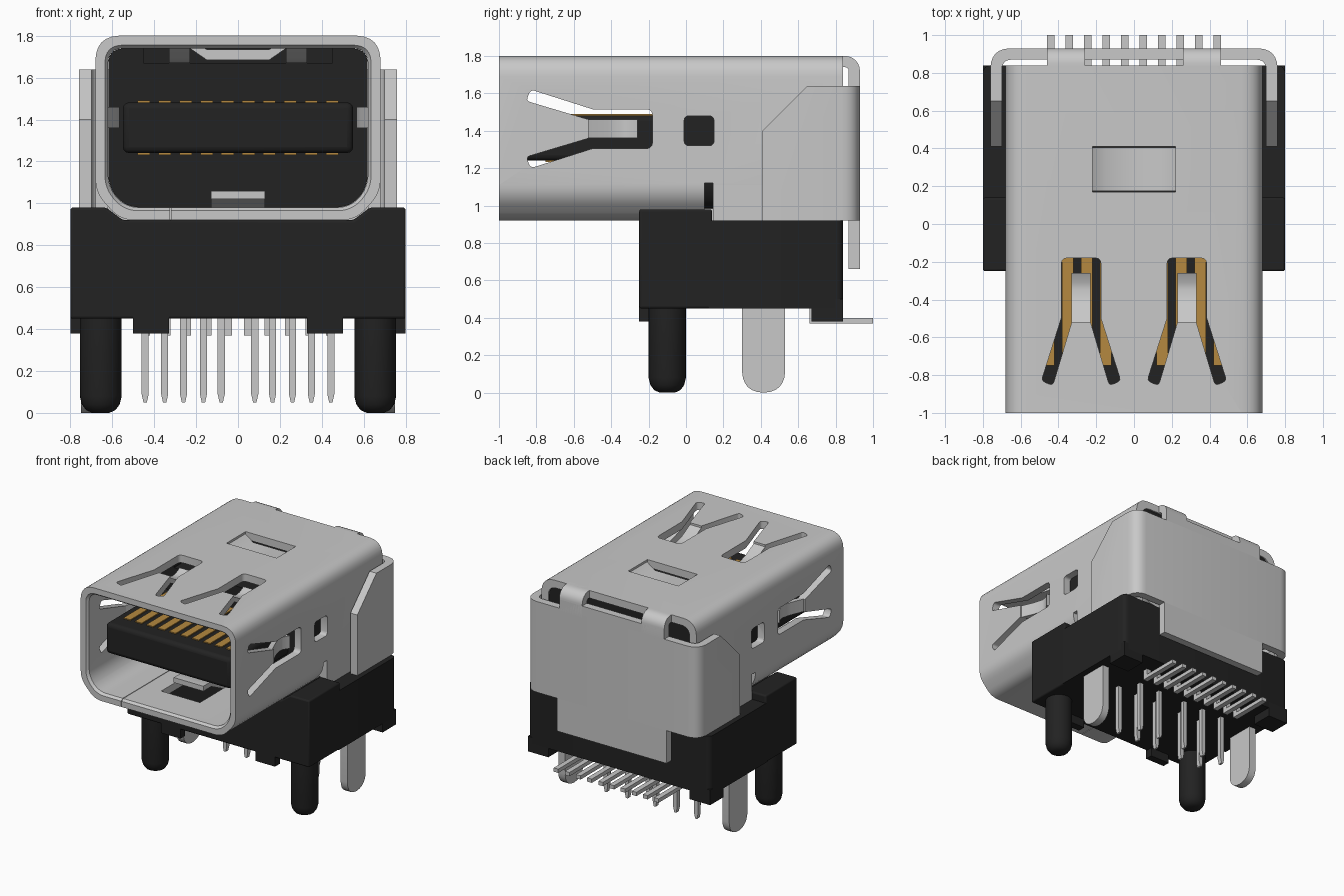
import bpy, bmesh, math
from mathutils import Vector

if "Cube" in bpy.data.objects:
    bpy.data.objects.remove(bpy.data.objects["Cube"])


def material(name, rgb):
    m = bpy.data.materials.new(name)
    m.diffuse_color = (*rgb, 1)
    m.use_nodes = True
    m.node_tree.nodes["Principled BSDF"].inputs["Base Color"].default_value = m.diffuse_color
    return m


METAL = material("light_metal", (0.58, 0.58, 0.58))
BLACK = material("black_plastic", (0.016, 0.016, 0.016))
GOLD = material("gold_contact", (0.46, 0.25, 0.05))


def place(axis, p, t):
    """Profile point to 3D: X -> (y,z), Y -> (x,z), Z -> (x,y)."""
    return {"X": (t, p[0], p[1]), "Y": (p[0], t, p[1]), "Z": (p[0], p[1], t)}[axis]


def finish(name, bm, mat, bevel=0, smooth=True):
    bmesh.ops.recalc_face_normals(bm, faces=bm.faces)
    me = bpy.data.meshes.new(name)
    bm.to_mesh(me)
    bm.free()
    ob = bpy.data.objects.new(name, me)
    bpy.context.collection.objects.link(ob)
    if mat:
        me.materials.append(mat)
    if bevel:
        mod = ob.modifiers.new("bevel", "BEVEL")
        mod.width, mod.segments, mod.limit_method = bevel, 3, "ANGLE"
    if smooth:
        shade(ob)
    return ob


def shade(ob):
    bpy.ops.object.select_all(action="DESELECT")
    ob.select_set(True)
    bpy.context.view_layer.objects.active = ob
    bpy.ops.object.shade_smooth_by_angle(angle=math.radians(35))


def prism(name, pts, axis, a, b, mat, bevel=0):
    bm = bmesh.new()
    f = bm.faces.new([bm.verts.new(place(axis, p, a)) for p in pts])
    r = bmesh.ops.extrude_face_region(bm, geom=[f])
    d = Vector(place(axis, (0, 0), b - a))
    bmesh.ops.translate(bm, vec=d, verts=[v for v in r["geom"] if isinstance(v, bmesh.types.BMVert)])
    return finish(name, bm, mat, bevel)


def box(name, x, y, z, mat, bevel=0):
    pts = [(x[0], y[0]), (x[1], y[0]), (x[1], y[1]), (x[0], y[1])]
    return prism(name, pts, "Z", z[0], z[1], mat, bevel)


def rounded(pts, radii, n=6):
    """Polygon with every corner replaced by a smooth curve."""
    out = []
    for i, p in enumerate(pts):
        p, a, b = Vector(p), Vector(pts[i - 1]), Vector(pts[(i + 1) % len(pts)])
        r = radii[i]
        if not r:
            out.append(p)
            continue
        s, e = p + (a - p).normalized() * r, p + (b - p).normalized() * r
        for k in range(n + 1):
            t = k / n
            out.append(s * (1 - t) ** 2 + p * 2 * t * (1 - t) * 0.9 + e * t * t + (s + e) * 0.1 * t * (1 - t))
    return out


def strip(path, th):
    return list(path) + [(u, v + th) for u, v in reversed(path)]


def cut(ob, cutters):
    for c in cutters:
        mod = ob.modifiers.new("cut", "BOOLEAN")
        mod.operation, mod.solver, mod.object = "DIFFERENCE", "EXACT", c
        bpy.context.view_layer.objects.active = ob
        bpy.ops.object.modifier_apply(modifier=mod.name)
        bpy.data.objects.remove(c)
    shade(ob)


# Metal shell: rounded tube with chamfered lower corners
def shell_loop(o):
    c = 0.41 * o
    pts = [(-0.56 + c, 0.92 + o), (0.56 - c, 0.92 + o), (0.68 - o, 1.05 + c), (0.68 - o, 1.80 - o),
           (-0.68 + o, 1.80 - o), (-0.68 + o, 1.05 + c)]
    return rounded(pts, [0.06, 0.06, 0.06, 0.11 - o * 0.7, 0.11 - o * 0.7, 0.06])


bm = bmesh.new()
rings = [[bm.verts.new((p[0], y, p[1])) for p in shell_loop(o)]
         for o, y in ((0, -1), (0, 0.84), (0.06, 0.84), (0.06, -0.98), (0.045, -1))]
for r, s in zip(rings, rings[1:] + rings[:1]):
    for i in range(len(r)):
        bm.faces.new((r[i - 1], r[i], s[i], s[i - 1]))
shell = finish("shell", bm, METAL, smooth=False)

# Openings: forked spring slots, square windows, lance windows, side slits
fork = rounded([(-0.83, 0.21), (-0.5, 0.105), (-0.18, 0.105), (-0.18, -0.105), (-0.5, -0.105),
                (-0.83, -0.21), (-0.855, -0.15), (-0.52, -0.05), (-0.52, 0.05), (-0.855, 0.15)],
               [0.02, 0, 0.03, 0.03, 0, 0.02, 0.02, 0, 0, 0.02], 3)
cutters = []
for s in (-1, 1):
    cutters.append(prism("cutter", [(v + s * 0.28, u) for u, v in fork], "Z", 1.70, 1.9, None))
    cutters.append(prism("cutter", [(u, v + 1.41) for u, v in fork], "X", s * 0.58, s * 0.8, None))
    square = rounded([(-0.01, 1.32), (0.15, 1.32), (0.15, 1.48), (-0.01, 1.48)], [0.025] * 4, 3)
    cutters.append(prism("cutter", square, "X", s * 0.58, s * 0.8, None))
    cutters.append(box("cutter", sorted((s * 0.5, s * 0.8)), (0.10, 0.145), (0.85, 1.12), None))
cutters.append(box("cutter", (-0.22, 0.22), (0.17, 0.41), (1.70, 1.9), None))
cutters.append(box("cutter", (-0.17, 0.17), (-0.72, -0.27), (0.85, 1.0), None))
cutters.append(box("cutter", (-0.325, -0.32), (-1.1, -0.26), (0.85, 1.0), None))
cut(shell, cutters)

# Springs bent inward from the slots, and pressed lances
for s in (-1, 1):
    top_path = [(-0.54, 1.755), (-0.42, 1.69), (-0.35, 1.67), (-0.31, 1.675), (-0.26, 1.70)]
    prism("top_spring", strip(top_path, 0.04), "X", s * 0.28 - 0.05, s * 0.28 + 0.05, METAL)
    side_path = [(-0.54, 0.635), (-0.42, 0.585), (-0.35, 0.565), (-0.31, 0.57), (-0.26, 0.60)]
    prism("side_spring", [(s * v, u) for u, v in strip(side_path, 0.04)], "Z", 1.36, 1.46, METAL)
    # straight lower side wall behind the chamfer
    box("lower_side_wall", sorted((s * 0.62, s * 0.68)), (0.145, 0.84), (0.92, 1.12), METAL)
prism("top_lance", strip([(-0.23, 1.74), (-0.15, 1.685), (0.15, 1.685), (0.23, 1.74)], 0.05), "Y", 0.175, 0.405, METAL)
prism("bottom_lance", strip([(-0.62, 1.02), (-0.52, 1.02), (-0.38, 0.95), (-0.25, 0.93)], 0.04), "X", -0.13, 0.13, METAL)

# Insulator filling the rear of the shell, with a notch along its top
core = prism("insulator", shell_loop(0.061), "Y", -0.16, 0.83, BLACK)
cut(core, [box("cutter", (-0.45, 0.45), (-0.3, 0.5), (1.67, 1.9), None)])
box("tongue", (-0.55, 0.55), (-0.88, -0.10), (1.24, 1.482), BLACK, 0.03)
for i in range(10):
    x = -0.45 + 0.1 * i
    for z in (1.232, 1.481):
        box("contact", (x - 0.03, x + 0.03), (-0.75, -0.15), (z, z + 0.009), GOLD)

# Housing: cradle at the front, plain block behind
cradle = [(-0.8, 0.45), (0.8, 0.45), (0.8, 0.98), (0.63, 0.98), (0.55, 0.92),
          (-0.55, 0.92), (-0.63, 0.98), (-0.8, 0.98)]
prism("housing_cradle", cradle, "Y", -0.25, 0.14, BLACK, 0.012)
block = rounded([(-0.8, 0.12), (0.8, 0.12), (0.8, 0.84), (-0.8, 0.84)], [0, 0, 0.04, 0.04], 4)
prism("housing_block", block, "Z", 0.45, 0.92, BLACK)
for s in (-1, 1):
    box("front_foot", sorted((s * 0.33, s * 0.5)), (-0.25, -0.19), (0.38, 0.5), BLACK)
    box("rear_foot", sorted((s * 0.62, s * 0.8)), (0.67, 0.84), (0.38, 0.5), BLACK)
    # round locating peg with a domed end
    bm = bmesh.new()
    profile = [(0.1, 0.5), (0.1, 0.08), (0.09, 0.04), (0.07, 0.013), (0.04, 0)]
    loops = [[bm.verts.new((s * 0.655 + r * math.cos(a * math.pi / 12), -0.1 + r * math.sin(a * math.pi / 12), z))
              for a in range(24)] for r, z in profile]
    for p, q in zip(loops, loops[1:]):
        for i in range(24):
            bm.faces.new((p[i - 1], p[i], q[i], q[i - 1]))
    bm.faces.new(loops[0])
    bm.faces.new(loops[-1])
    finish("locating_peg", bm, BLACK)
    # flat ground leg
    leg = rounded([(0.30, 0.5), (0.30, 0), (0.53, 0), (0.53, 0.5)], [0, 0.11, 0.11, 0])
    prism("ground_leg", leg, "X", s * 0.69, s * 0.75, METAL)

# Rear bracket: bent U in plan, with clipped upper front corners
u = rounded([(-0.76, 0.41), (-0.76, 0.93), (0.76, 0.93), (0.76, 0.41), (0.70, 0.41), (0.70, 0.87),
             (-0.70, 0.87), (-0.70, 0.41)], [0, 0.1, 0.1, 0, 0, 0.05, 0.05, 0])
bracket = prism("rear_bracket", u, "Z", 0.92, 1.64, METAL)
cut(bracket, [prism("cutter", [(0.3, 1.40), (0.41, 1.40), (0.65, 1.64), (0.65, 1.8), (0.3, 1.8)], "X", -1, 1, None)])
box("bracket_lower_plate", (-0.48, 0.48), (0.87, 0.93), (0.66, 0.92), METAL)
box("bracket_upper_plate", (-0.46, 0.46), (0.87, 0.93), (1.64, 1.71), METAL)
arc = [(math.sin(k * math.pi / 12), math.cos(k * math.pi / 12)) for k in range(7)]
fold = ([(0.80, 1.80)] + [(0.85 + 0.08 * a, 1.72 + 0.08 * b) for a, b in arc] + [(0.93, 1.62), (0.87, 1.62)]
        + [(0.85 + 0.02 * a, 1.72 + 0.02 * b) for a, b in reversed(arc)] + [(0.80, 1.74)])
for s in (-1, 1):
    prism("fold_tab", fold, "X", s * 0.26, s * 0.46, METAL)

# Pins: two staggered straight rows and a row of bent solder tails
for i, x in enumerate((0.08, 0.165, 0.26, 0.35, 0.443)):
    for s in (-1, 1):
        y = 0.35 if (i + (s > 0)) % 2 else 0.49
        pin = [(s * x + d, z) for d, z in ((-0.017, 0.5), (-0.017, 0.09), (-0.008, 0.05),
                                           (0.008, 0.05), (0.017, 0.09), (0.017, 0.5))]
        prism("straight_pin", pin, "Y", y - 0.017, y + 0.017, METAL)
tail = [(0.66, 0.5), (0.66, 0.37), (1.0, 0.37), (1.0, 0.40), (0.70, 0.40), (0.70, 0.5)]
for i in range(10):
    x = -0.441 + 0.098 * i
    prism("solder_tail", tail, "X", x - 0.02, x + 0.02, METAL)
